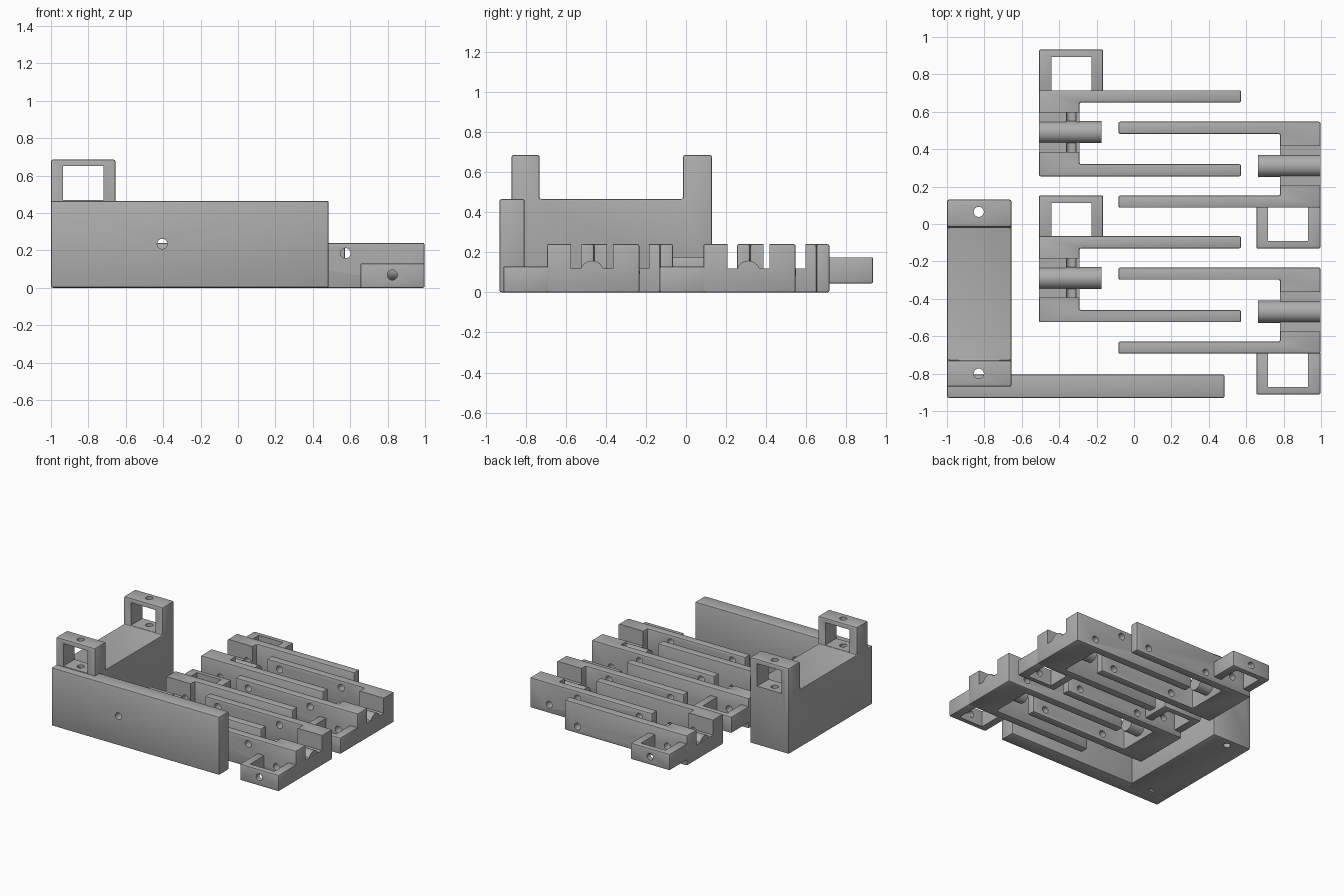
import bpy, bmesh, math
from mathutils import Vector, Matrix

old = bpy.data.objects.get("Cube")
if old:
    bpy.data.objects.remove(old, do_unlink=True)

grey = bpy.data.materials.new("plain_grey")
grey.use_nodes = True
COL = (0.42, 0.42, 0.42, 1)
grey.diffuse_color = COL
grey.node_tree.nodes["Principled BSDF"].inputs["Base Color"].default_value = COL


def make(name, bm):
    bmesh.ops.recalc_face_normals(bm, faces=bm.faces)
    me = bpy.data.meshes.new(name)
    bm.to_mesh(me)
    bm.free()
    ob = bpy.data.objects.new(name, me)
    bpy.context.collection.objects.link(ob)
    me.materials.append(grey)
    return ob


def prism(name, points, axis, lo, hi):
    """Extrude an outline along x (points are y,z) or z (points are x,y)."""
    bm = bmesh.new()
    place = (lambda a, b: (lo, a, b)) if axis == "x" else (lambda a, b: (a, b, lo))
    face = bm.faces.new([bm.verts.new(place(*p)) for p in points])
    new = bmesh.ops.extrude_face_region(bm, geom=[face])["geom"]
    move = Vector((hi - lo, 0, 0) if axis == "x" else (0, 0, hi - lo))
    bmesh.ops.translate(bm, vec=move, verts=[v for v in new if isinstance(v, bmesh.types.BMVert)])
    return make(name, bm)


def box(name, x0, x1, y0, y1, z0, z1):
    return prism(name, [(x0, y0), (x1, y0), (x1, y1), (x0, y1)], "z", z0, z1)


def rod(name, centre, axis, radius, length):
    bm = bmesh.new()
    bmesh.ops.create_cone(bm, cap_ends=True, segments=32, radius1=radius, radius2=radius, depth=length)
    turn = Vector((0, 0, 1)).rotation_difference(Vector(axis)).to_matrix().to_4x4()
    bm.transform(Matrix.Translation(centre) @ turn)
    return make(name, bm)


def finish(ob, cutters=(), bevel=0.01):
    """Chamfer the edges, cut the openings and bake the result."""
    if bevel:
        mod = ob.modifiers.new("chamfer", "BEVEL")
        mod.width, mod.segments = bevel, 2
    for c in cutters:
        mod = ob.modifiers.new("cut", "BOOLEAN")
        mod.operation, mod.solver, mod.object = "DIFFERENCE", "EXACT", c
        c.hide_render = True
    deps = bpy.context.evaluated_depsgraph_get()
    mesh = bpy.data.meshes.new_from_object(ob.evaluated_get(deps))
    ob.modifiers.clear()
    ob.data = mesh
    for o in bpy.context.selected_objects:
        o.select_set(False)
    ob.select_set(True)
    bpy.context.view_layer.objects.active = ob
    bpy.ops.object.shade_smooth_by_angle(angle=math.radians(30))


def discard(cutters):
    for c in cutters:
        bpy.data.objects.remove(c, do_unlink=True)


HOLE = 0.027

# Corner bracket: front plate, and side block with two upright lugs
cut = [rod("plate_hole", (-0.405, -0.87, 0.235), (0, 1, 0), HOLE, 0.4)]
finish(box("bracket_front_plate", -1, 0.485, -0.93, -0.805, 0, 0.465), cut)
discard(cut)
side = [(-0.87, 0), (0.13, 0), (0.13, 0.685), (-0.015, 0.685),
        (-0.015, 0.465), (-0.73, 0.465), (-0.73, 0.685), (-0.87, 0.685)]
block = prism("bracket_side_block", side, "x", -1, -0.655)
cut = [box("lug_window", -0.935, -0.72, -1, 0.3, 0.47, 0.65)]
cut += [rod("lug_bore", (-0.83, y, 0.35), (0, 0, 1), HOLE, 1) for y in (-0.8, 0.065)]
finish(block, cut)
discard(cut)


def jaw(label, outer, s, y_mid, lug_z, low_hole, arm_hole_z):
    """Two-armed clamp; s is the side its spine is on (+1 right, -1 left)."""
    X = lambda d: outer - s * d            # distance inward from the spine's outer face
    Y = lambda d: y_mid - s * d            # distance toward the lug side
    lug_side, far_side, mid = 0.23, -0.23, 0.006
    outline = [(0, lug_side), (1.08, lug_side), (1.08, 0.165), (0.217, 0.165),
               (0.217, -0.165), (1.08, -0.165), (1.08, far_side), (0, far_side)]
    body = prism(label + "_arms_and_spine", [(X(a), Y(b)) for a, b in outline], "z", 0, 0.24)
    xs, ys = sorted((X(-0.05), X(0.3))), sorted((Y(mid - 0.105), Y(mid + 0.105)))
    bores = [rod(label + "_bore", (X(d), y_mid, z), (0, 1, 0), HOLE, 1.1)
             for d, z in ((0.172, low_hole), (0.422, arm_hole_z), (0.967, arm_hole_z))]
    notch = box(label + "_notch", *xs, *ys, 0.12, 0.4)
    finish(body, [notch] + bores, 0.008)

    # Open square lug on the outside of the arm
    xs, ys = sorted((X(0), X(0.343))), sorted((Y(0.222), Y(0.448)))
    lug = box(label + "_lug", *xs, *ys, *lug_z)
    xs, ys = sorted((X(0.066), X(0.28))), sorted((Y(0.1), Y(0.408)))
    window = box(label + "_window", *xs, *ys, -0.2, 0.4)
    finish(lug, [window, bores[0]], 0.008)
    discard([notch, window] + bores)

    # Round pin lying in the notch
    pin = rod(label + "_pin", (X(0.168), Y(mid), 0.099), (1, 0, 0), 0.059, 0.334)
    finish(pin, bevel=0)


for i, name in enumerate(("front", "rear")):
    shift = 0.78 * i
    jaw(name + "_right_jaw", 0.997, 1, -0.463 + shift, (0, 0.13), 0.068, 0.185)
    jaw(name + "_left_jaw", -0.508, -1, -0.295 + shift, (0.045, 0.175), 0.11, 0.055)
